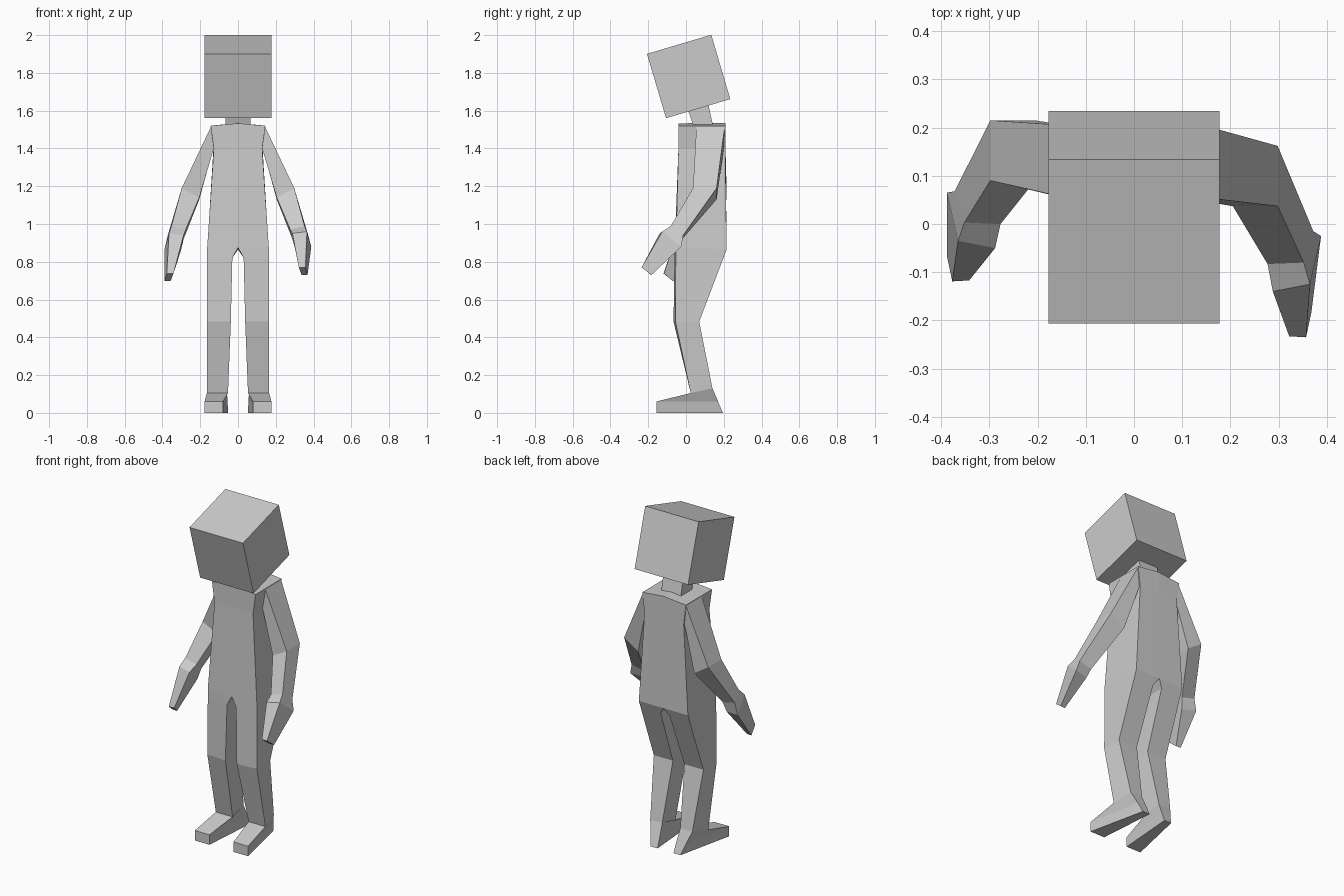
import bpy, bmesh
from mathutils import Matrix, Vector


def finish(name, bm):
    bmesh.ops.recalc_face_normals(bm, faces=bm.faces)
    me = bpy.data.meshes.new(name)
    bm.to_mesh(me)
    bm.free()
    ob = bpy.data.objects.new(name, me)
    bpy.context.collection.objects.link(ob)
    return ob


def loft(name, rings, cap_start=True, mirror=False):
    """Skin a list of four-point rings; a mirrored half stays open on x = 0."""
    bm = bmesh.new()
    vs = [[bm.verts.new(p) for p in ring] for ring in rings]
    for a, b in zip(vs, vs[1:]):
        for i in range(4):
            j = (i + 1) % 4
            quad = (a[i], a[j], b[j], b[i])
            if mirror and all(abs(v.co.x) < 1e-6 for v in quad):
                continue
            bm.faces.new(quad)
    if cap_start:
        bm.faces.new(vs[0])
    bm.faces.new(vs[-1])
    if mirror:
        geom = bm.verts[:] + bm.edges[:] + bm.faces[:]
        bmesh.ops.mirror(bm, geom=geom, matrix=Matrix(), merge_dist=0.0005, axis='X')
    return finish(name, bm)


# Torso and legs: rings of inner front, outer front, outer back, inner back
body = [
    [(0, -.04, 1.533), (.145, -.04, 1.52), (.145, .208, 1.52), (0, .21, 1.535)],   # shoulders
    [(0, -.04, 1.40), (.128, -.04, 1.40), (.130, .208, 1.40), (0, .21, 1.40)],     # armpits
    [(0, -.06, .875), (.163, -.054, .875), (.163, .215, .865), (0, .215, .865)],   # hips
    [(.03, -.061, .82), (.163, -.054, .82), (.163, .198, .82), (.03, .198, .82)],  # thighs
    [(.038, -.066, .483), (.165, -.056, .483), (.165, .07, .483), (.038, .07, .483)],  # knees
    [(.053, .025, .105), (.165, .025, .105), (.14, .14, .13), (.06, .14, .13)],    # ankles
    [(.08, -.157, .06), (.177, -.157, .06), (.117, .17, .06), (.055, .17, .06)],   # insteps
    [(.08, -.157, 0), (.177, -.157, 0), (.10, .195, 0), (.053, .195, 0)],          # soles
]
loft("body", body, mirror=True)

# Arms: rings of inner front, outer front, outer back, inner back
arm = [
    [(.128, .05, 1.40), (.143, .055, 1.515), (.143, .205, 1.515), (.130, .20, 1.40)],
    [(.205, .037, 1.14), (.298, .037, 1.19), (.298, .162, 1.19), (.205, .162, 1.13)],
    [(.277, -.083, .97), (.352, -.08, .99), (.372, -.015, .94), (.288, -.02, .92)],
    [(.288, -.14, .95), (.365, -.125, .96), (.388, -.025, .88), (.302, -.045, .87)],
    [(.322, -.233, .77), (.357, -.235, .77), (.368, -.183, .73), (.337, -.185, .73)],
]
loft("arm_left_side", arm, cap_start=False)

# The other arm swings further back
swing = [(0, 0, 0), (0, .053, 0), (0, .083, 0), (0, .09, -.01), (-.02, .116, -.033)]
other = [[Vector((-x, y, z)) + Vector(s) for x, y, z in ring] for ring, s in zip(arm, swing)]
loft("arm_right_side", other, cap_start=False)

# Neck, leaning forward
neck = [[(-.065, y0, z0), (.065, y0, z0), (.065, y1, z1), (-.065, y1, z1)]
        for y0, z0, y1, z1 in ((.042, 1.51, .143, 1.52), (.005, 1.62, .115, 1.65))]
loft("neck", neck)

# Head: tilted cube
bm = bmesh.new()
bmesh.ops.create_cube(bm, size=.355)
bmesh.ops.transform(bm, verts=bm.verts,
                    matrix=Matrix.Translation((0, .014, 1.781)) @ Matrix.Rotation(.288, 4, 'X'))
finish("head", bm)
